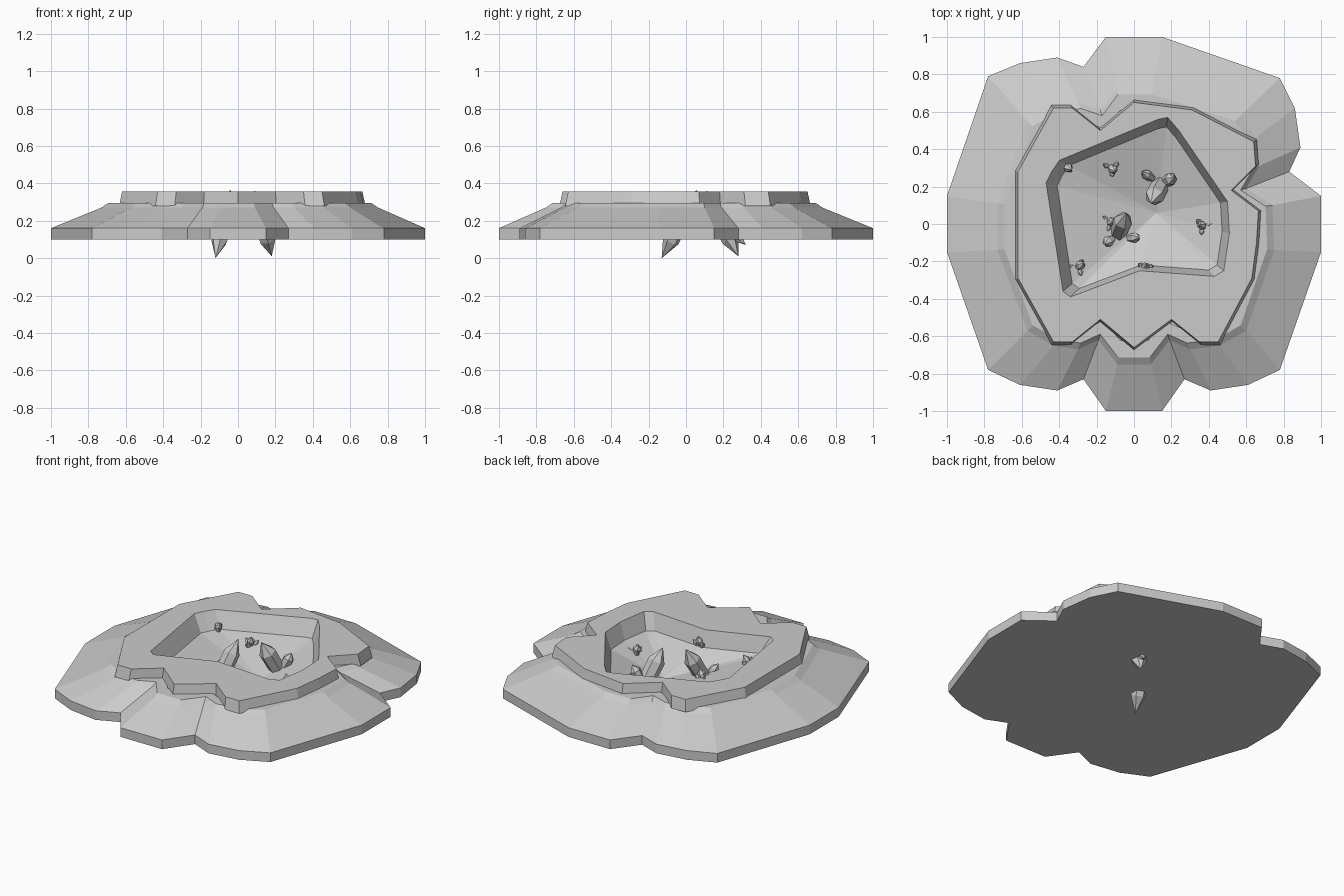
import bpy, bmesh, math, random
from mathutils import Vector

if "Cube" in bpy.data.objects:
    bpy.data.objects.remove(bpy.data.objects["Cube"])

random.seed(4)


def finish(name, bm):
    bmesh.ops.recalc_face_normals(bm, faces=bm.faces[:])
    me = bpy.data.meshes.new(name)
    bm.to_mesh(me)
    bm.free()
    ob = bpy.data.objects.new(name, me)
    bpy.context.collection.objects.link(ob)
    return ob


def ring(bm, pts, z, s=1.0, c=(0, 0)):
    return [bm.verts.new((c[0] + (x - c[0]) * s, c[1] + (y - c[1]) * s, z)) for x, y in pts]


def bridge(bm, a, b):
    n = len(a)
    for i in range(n):
        j = (i + 1) % n
        bm.faces.new((a[i], a[j], b[j], b[i]))


# Lobed skirt outline and matching shoulder outline
OUTER = [(1, .15), (.83, .28), (.89, .41), (.86, .62), (.78, .78), (.15, 1), (-.15, 1), (-.27, .84),
         (-.41, .89), (-.61, .86), (-.78, .79), (-1, .15), (-1, -.15), (-.78, -.78), (-.61, -.86),
         (-.41, -.89), (-.27, -.83), (-.15, -1), (.15, -1), (.27, -.83), (.41, -.89), (.61, -.86),
         (.78, -.78), (1, -.15)]
SHOULDER = [(.74, .10), (.60, .19), (.67, .31), (.65, .46), (.57, .58), (.10, .73), (-.09, .73),
            (-.18, .61), (-.30, .65), (-.43, .63), (-.57, .55), (-.73, .11), (-.73, -.14),
            (-.57, -.57), (-.43, -.65), (-.30, -.67), (-.19, -.62), (-.09, -.75), (.09, -.75),
            (.19, -.62), (.30, -.67), (.46, -.65), (.60, -.57), (.75, -.14)]
# Upper slab outline and cavity rim
SLAB = [(.665, .07), (.52, .18), (.65, .31), (.64, .44), (.31, .61), (0, .65), (-.18, .50), (-.33, .62),
        (-.43, .62), (-.62, .28), (-.62, -.29), (-.43, -.63), (-.33, -.63), (-.18, -.51), (0, -.66),
        (.20, -.51), (.35, -.63), (.45, -.63), (.63, -.29), (.655, -.10)]
RIM = [(.51, -.05), (.50, .12), (.24, .50), (.18, .57), (.13, .56), (-.40, .34), (-.44, .28),
       (-.47, .22), (-.38, -.36), (-.34, -.39), (.03, -.25), (.43, -.28), (.48, -.25)]

# Sloping rock base
bm = bmesh.new()
r = [ring(bm, OUTER, .10), ring(bm, OUTER, .16), ring(bm, SHOULDER, .27),
     ring(bm, SHOULDER, .295, .95), ring(bm, SHOULDER, .295, .83)]
for a, b in zip(r, r[1:]):
    bridge(bm, a, b)
bm.faces.new(r[0])
finish("rock_base", bm)

# Upper rim slab with a faceted bowl sunk into it
bm = bmesh.new()
low, top, rim = ring(bm, SLAB, .28, 1.025), ring(bm, SLAB, .355), ring(bm, RIM, .355)
edges = [bm.edges.new((l[i], l[(i + 1) % len(l)])) for l in (top, rim) for i in range(len(l))]
bmesh.ops.triangle_fill(bm, edges=edges, use_beauty=True, use_dissolve=False)
bridge(bm, low, top)
C = (.12, .06)
wall = ring(bm, RIM, .25, .9, C)
bridge(bm, rim, wall)
mid = bm.verts.new((C[0], C[1], .13))
for i in range(len(wall)):
    bm.faces.new((wall[i], wall[(i + 1) % len(wall)], mid))
finish("upper_rim", bm)


# Double-pointed hexagonal crystal from tip to tip
def crystal(name, p, q, rad):
    bm = bmesh.new()
    p, q = Vector(p), Vector(q)
    rot = (q - p).to_track_quat('Z', 'Y')
    n = (q - p).length
    rings = []
    for f, k in ((.25, .9), (.78, 1)):
        rings.append([bm.verts.new(p + rot @ Vector((rad * k * math.cos(a), rad * k * math.sin(a), n * f)))
                      for a in [i * math.pi / 3 for i in range(6)]])
    bridge(bm, *rings)
    for l, t in zip(rings, (p, q)):
        v = bm.verts.new(t)
        for i in range(6):
            bm.faces.new((l[i], l[(i + 1) % 6], v))
    finish(name, bm)


# Two large crystals pierce the base
crystal("large_crystal_a", (-.12, -.13, 0), (-.04, .06, .365), .05)
crystal("large_crystal_b", (.18, .28, .01), (.09, .11, .36), .052)
spurs = [((-.06, -.08, .10), (.03, -.07, .24), .026), ((-.08, -.05, .10), (-.16, -.11, .24), .028),
         ((.14, .21, .10), (.215, .25, .27), .034), ((.14, .22, .10), (.04, .28, .25), .026),
         ((.18, .32, .07), (.14, .15, .22), .03)]
for i, s in enumerate(spurs):
    crystal(f"crystal_spur_{i}", *s)

# Small clusters scattered around the bowl
SMALL = [(-.37, .31, .22), (-.12, .30, .19), (.37, -.01, .18), (-.30, -.23, .20), (.06, -.24, .23),
         (-.13, .01, .15)]
for i, c in enumerate(SMALL):
    c = Vector(c)
    lean = (Vector((*C, .13)) - c) * .08
    crystal(f"small_crystal_{i}", c - Vector((0, 0, .05)) - lean, c + Vector((0, 0, .095)) + lean, .023)
    start = random.uniform(0, 6)
    for j in range(3):
        a = start + j * 2.1
        d = Vector((math.cos(a) * .05, math.sin(a) * .05, .055))
        crystal(f"small_spur_{i}_{j}", c - d * .5, c + d, .015)
